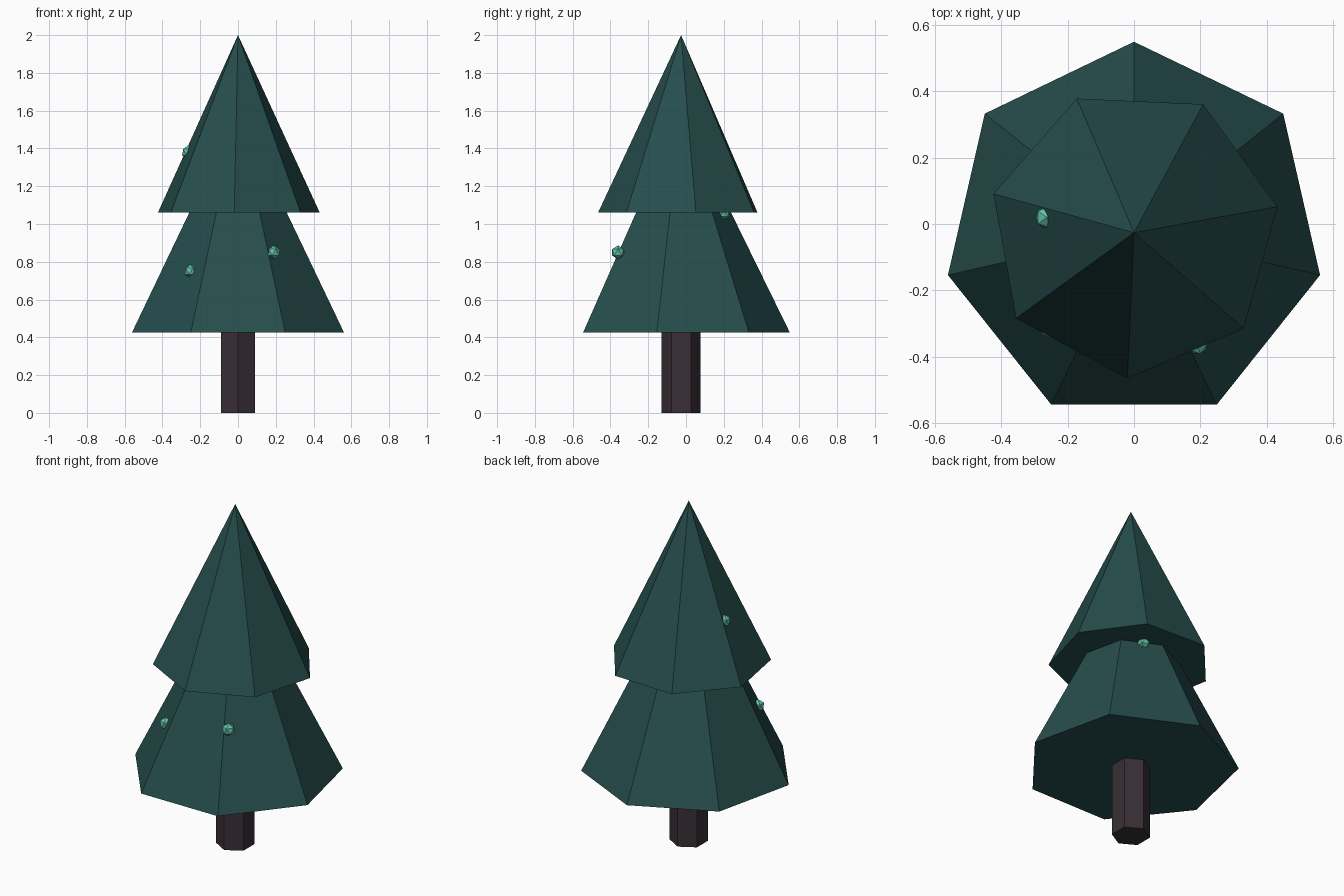
import bpy
import bmesh
from math import cos, sin, pi, radians
from mathutils import Matrix

cube = bpy.data.objects.get("Cube")
if cube:
    bpy.data.objects.remove(cube, do_unlink=True)

AXIS_Y = -0.026  # the tree's axis sits slightly forward of the centre


def material(name, rgb):
    mat = bpy.data.materials.new(name)
    mat.use_nodes = True
    color = (*rgb, 1.0)
    mat.diffuse_color = color
    bsdf = mat.node_tree.nodes["Principled BSDF"]
    bsdf.inputs["Base Color"].default_value = color
    bsdf.inputs["Roughness"].default_value = 0.9
    return mat


def add_object(name, bm, mat):
    bmesh.ops.recalc_face_normals(bm, faces=bm.faces)
    mesh = bpy.data.meshes.new(name)
    bm.to_mesh(mesh)
    bm.free()
    mesh.materials.append(mat)
    obj = bpy.data.objects.new(name, mesh)
    bpy.context.collection.objects.link(obj)
    return obj


def ring(bm, sides, radius, z, start):
    angles = [radians(start) + 2 * pi * i / sides for i in range(sides)]
    return [bm.verts.new((radius * cos(a), AXIS_Y + radius * sin(a), z)) for a in angles]


def cone(name, radius, base, tip, start, mat):
    bm = bmesh.new()
    rim = ring(bm, 7, radius, base, start)
    apex = bm.verts.new((0, AXIS_Y, tip))
    bm.faces.new(rim)
    for i, vert in enumerate(rim):
        bm.faces.new((rim[i - 1], vert, apex))
    return add_object(name, bm, mat)


def prism(name, sides, radius, base, top, start, mat):
    bm = bmesh.new()
    low = ring(bm, sides, radius, base, start)
    high = ring(bm, sides, radius, top, start)
    bm.faces.new(low)
    bm.faces.new(high)
    for i in range(sides):
        bm.faces.new((low[i - 1], low[i], high[i], high[i - 1]))
    return add_object(name, bm, mat)


def bauble(name, location, mat):
    bm = bmesh.new()
    bmesh.ops.create_icosphere(bm, subdivisions=1, radius=0.037,
                               matrix=Matrix.Translation(location))
    return add_object(name, bm, mat)


needles = material("dark_green_needles", (0.019, 0.075, 0.073))
bark = material("dark_bark", (0.040, 0.028, 0.036))
mint = material("mint_bauble", (0.12, 0.54, 0.40))

# Trunk and the two tiers of foliage
prism("trunk", 6, 0.103, 0.0, 0.5, 90, bark)
cone("lower_foliage", 0.576, 0.425, 1.6, 90, needles)
cone("upper_foliage", 0.44, 1.06, 2.0, 267.4, needles)

# Baubles, partly sunk into the foliage
for name, spot in {
    "front_left_bauble": (0.19, -0.36, 0.85),
    "front_right_bauble": (-0.25, -0.313, 0.75),
    "back_bauble": (0.10, 0.20, 1.055),
    "upper_right_bauble": (-0.263, 0.02, 1.38),
}.items():
    bauble(name, spot, mint)
